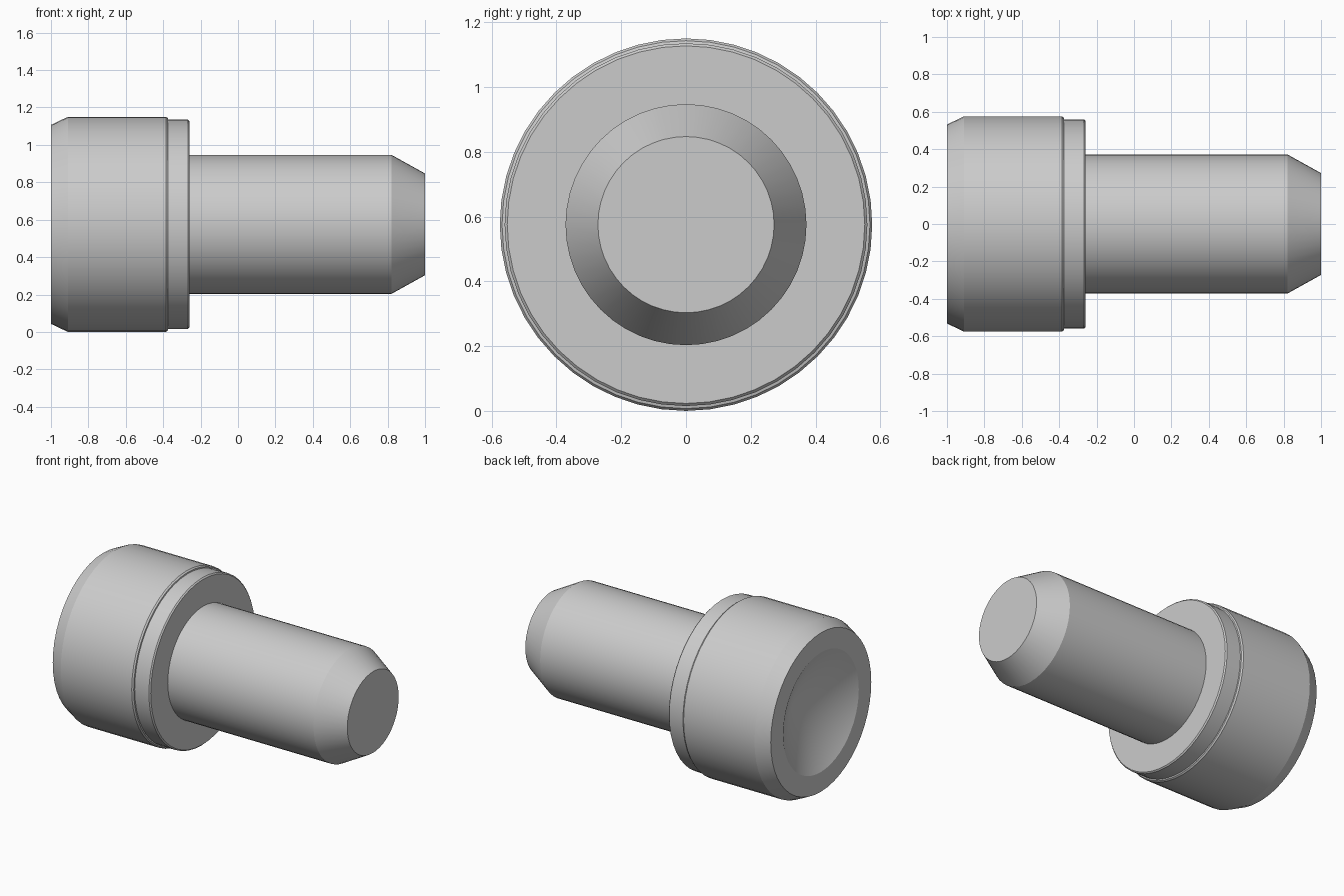
import bpy, bmesh
from math import radians, tau
from mathutils import Vector, Matrix

if "Cube" in bpy.data.objects:
    bpy.data.objects.remove(bpy.data.objects["Cube"])

AXIS_Z = 0.575
SEGMENTS = 48

# Half profile along the axis: (x, radius)
profile = [
    (-0.79, 0.0),                       # bottom of the conical recess
    (-1.0, 0.40), (-1.0, 0.532),        # recess rim and end face
    (-0.91, 0.575), (-0.385, 0.575),    # chamfered head
    (-0.375, 0.568), (-0.373, 0.56),    # small step
    (-0.268, 0.56), (-0.26, 0.552),     # collar
    (-0.26, 0.372), (0.82, 0.372),      # shoulder and shank
    (1.0, 0.272), (1.0, 0.0),           # tapered tip
]


def lathe(name, points):
    bm = bmesh.new()
    verts = [bm.verts.new((x, 0, r)) for x, r in points]
    edges = [bm.edges.new(pair) for pair in zip(verts, verts[1:])]
    bmesh.ops.spin(bm, geom=verts + edges, cent=(0, 0, 0), axis=(1, 0, 0),
                   angle=tau, steps=SEGMENTS, use_duplicate=False)
    bmesh.ops.remove_doubles(bm, verts=bm.verts, dist=1e-4)
    bmesh.ops.dissolve_degenerate(bm, edges=bm.edges, dist=1e-5)
    bmesh.ops.recalc_face_normals(bm, faces=bm.faces)
    bmesh.ops.transform(bm, matrix=Matrix.Translation(Vector((0, 0, AXIS_Z))),
                        verts=bm.verts)
    mesh = bpy.data.meshes.new(name)
    bm.to_mesh(mesh)
    bm.free()
    obj = bpy.data.objects.new(name, mesh)
    bpy.context.collection.objects.link(obj)
    return obj


# Stepped pin with dished head
pin = lathe("stepped_pin", profile)
bpy.context.view_layer.objects.active = pin
pin.select_set(True)
bpy.ops.object.shade_smooth_by_angle(angle=radians(20))
